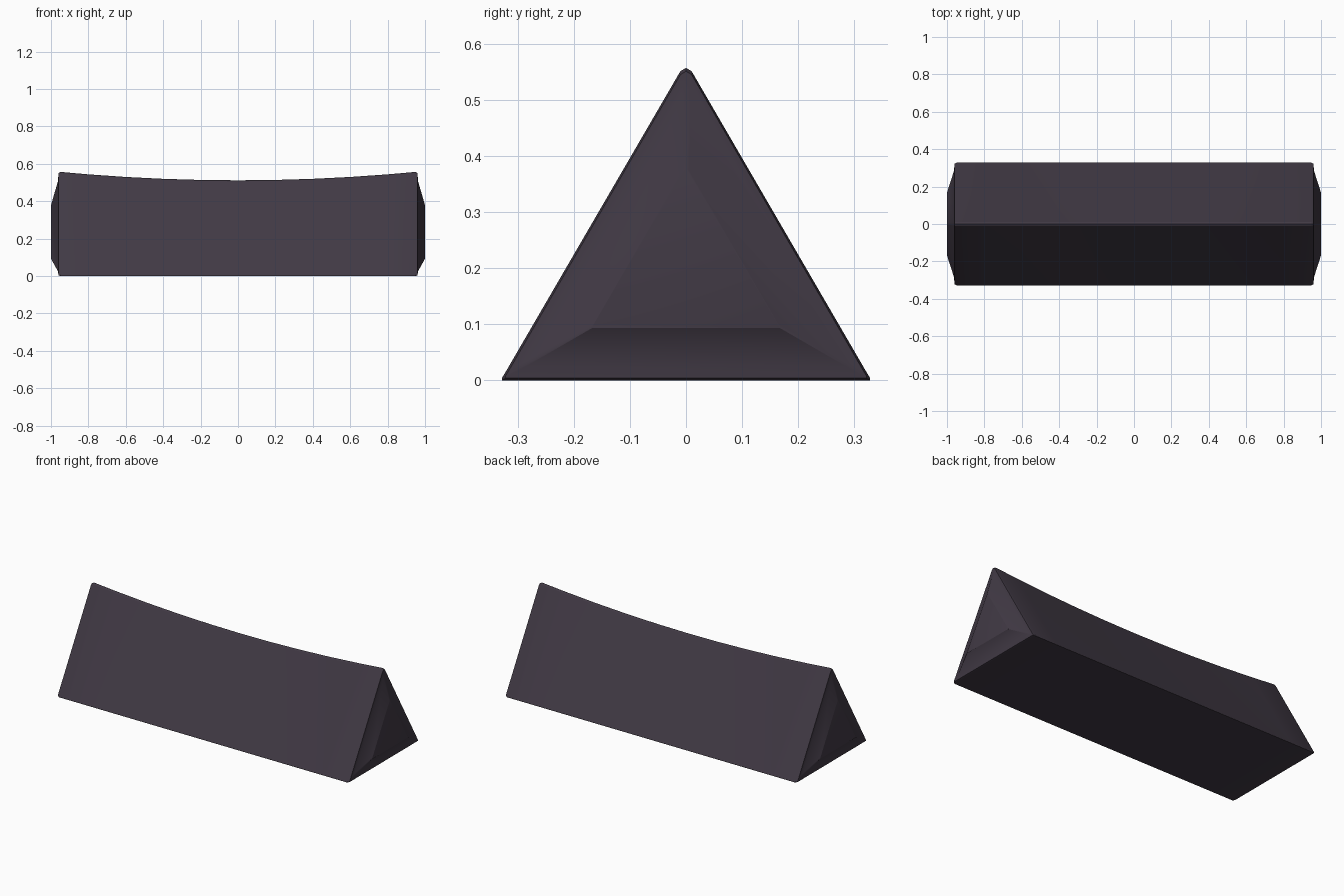
import bpy, bmesh, math

if "Cube" in bpy.data.objects:
    bpy.data.objects.remove(bpy.data.objects["Cube"])

mat = bpy.data.materials.new("dark plum grey")
mat.diffuse_color = (0.052, 0.041, 0.058, 1)
mat.use_nodes = True
mat.node_tree.nodes["Principled BSDF"].inputs["Base Color"].default_value = mat.diffuse_color

# Triangular cross-section with slightly blunted corners (y, z)
PROFILE = [(-0.328, 0), (0.328, 0), (0.328, 0.004), (0.322, 0.014),
           (0.010, 0.552), (0, 0.558), (-0.010, 0.552), (-0.322, 0.014), (-0.328, 0.004)]
CENTRE_Z = 0.19


def ridge_factor(x):
    # the ridge sags towards the middle
    return (0.512 + 0.046 * min(1, abs(x) / 0.96) ** 2) / 0.558


# Half of the stations along the bar: (x, scale about the section centre)
half = [(0.2, 1), (0.4, 1), (0.6, 1), (0.8, 1), (0.948, 1), (0.96, 0.98),
        (0.962, 0.87), (1.0, 0.51)]
stations = [(-x, s) for x, s in reversed(half)] + [(0, 1)] + half

bm = bmesh.new()
rings = []
for x, s in stations:
    f = ridge_factor(x)
    rings.append([bm.verts.new((x, y * s, CENTRE_Z + (z * f - CENTRE_Z) * s))
                  for y, z in PROFILE])
n = len(PROFILE)
for a, b in zip(rings, rings[1:]):
    for i in range(n):
        j = (i + 1) % n
        bm.faces.new((a[i], a[j], b[j], b[i]))
# Raised end panels
bm.faces.new(rings[0])
bm.faces.new(rings[-1])
bmesh.ops.recalc_face_normals(bm, faces=bm.faces)

mesh = bpy.data.meshes.new("prism_bar")
bm.to_mesh(mesh)
bm.free()
mesh.materials.append(mat)
bar = bpy.data.objects.new("prism_bar", mesh)
bpy.context.collection.objects.link(bar)
bpy.context.view_layer.objects.active = bar
bar.select_set(True)
bpy.ops.object.shade_smooth_by_angle(angle=math.radians(25))
